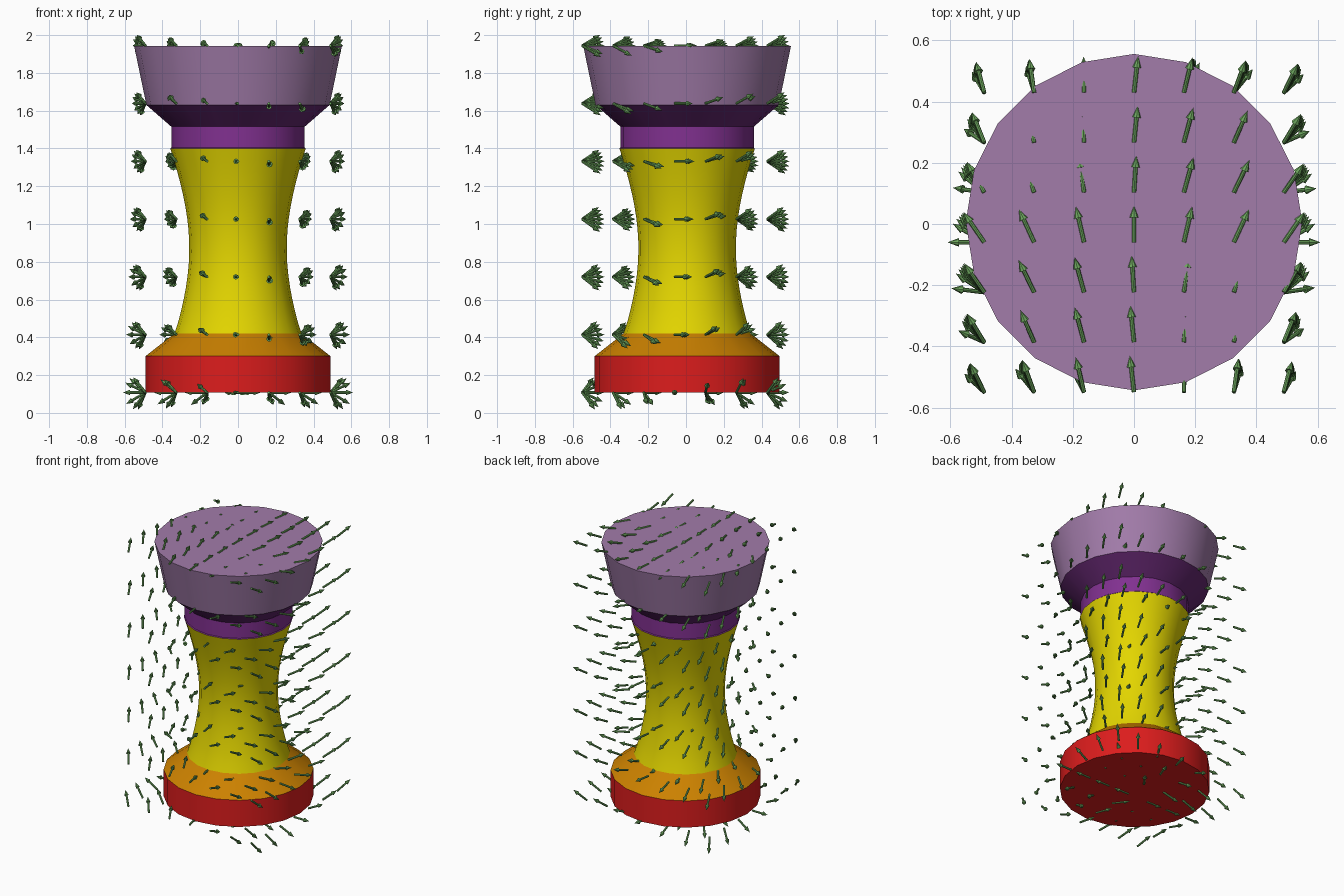
import bpy, bmesh, math
from mathutils import Vector

cube = bpy.data.objects.get("Cube")
if cube:
    bpy.data.objects.remove(cube, do_unlink=True)


def material(name, rgb):
    m = bpy.data.materials.new(name)
    m.use_nodes = True
    m.diffuse_color = (*rgb, 1)
    m.node_tree.nodes["Principled BSDF"].inputs["Base Color"].default_value = (*rgb, 1)
    return m


RED = material("red", (0.72, 0.012, 0.012))
ORANGE = material("orange", (0.60, 0.22, 0.0))
YELLOW = material("yellow", (0.77, 0.67, 0.0))
PURPLE = material("purple", (0.22, 0.03, 0.28))
VIOLET = material("dark violet", (0.125, 0.02, 0.16))
MAUVE = material("mauve", (0.36, 0.20, 0.40))
GREEN = material("arrow green", (0.15, 0.38, 0.11))

SIDES = 20
BASE, TOP = 0.108, 1.943


def make_object(name, bm, mats):
    mesh = bpy.data.meshes.new(name)
    bmesh.ops.recalc_face_normals(bm, faces=bm.faces)
    bm.to_mesh(mesh)
    bm.free()
    for m in mats:
        mesh.materials.append(m)
    obj = bpy.data.objects.new(name, mesh)
    bpy.context.collection.objects.link(obj)
    bpy.ops.object.select_all(action="DESELECT")
    obj.select_set(True)
    bpy.context.view_layer.objects.active = obj
    bpy.ops.object.shade_smooth_by_angle(angle=math.radians(30))


def add_ring(bm, centre, u, v, radius, sides):
    turn = [2 * math.pi * i / sides for i in range(sides)]
    return [bm.verts.new(centre + radius * (math.cos(a) * u + math.sin(a) * v)) for a in turn]


def bridge(bm, low, high, slot=0):
    n = len(low)
    for i in range(n):
        face = bm.faces.new((low[i], low[(i + 1) % n], high[(i + 1) % n], high[i]))
        face.material_index = slot


# Turned column: each band is a colour and the (radius, height) points up to its top
waist = []
for i in range(1, 17):
    z = 0.42 + (1.40 - 0.42) * i / 16
    t = (z - 0.87) / 0.49
    waist.append((0.258 + 0.088 * t * t / (0.85 + 0.15 * t * t), z))

bands = [
    (RED, [(0.49, 0.30)]),
    (ORANGE, [(0.337, 0.42)]),
    (YELLOW, waist),
    (PURPLE, [(0.353, 1.405), (0.353, 1.515)]),
    (VIOLET, [(0.485, 1.63)]),
    (MAUVE, [(0.55, TOP)]),
]


def column_ring(bm, radius, z):
    return add_ring(bm, Vector((0, 0.006, z)), Vector((1, 0, 0)), Vector((0, 1, 0)), radius, SIDES)


column = bmesh.new()
ring = column_ring(column, 0.49, BASE)
column.faces.new(ring)
for slot, (_, points) in enumerate(bands):
    for radius, z in points:
        upper = column_ring(column, radius, z)
        bridge(column, ring, upper, slot)
        ring = upper
column.faces.new(ring).material_index = len(bands) - 1
make_object("turned_column", column, [mat for mat, _ in bands])


# Field of arrows on a regular lattice
UNIT = 0.306
LENGTH, HEAD = 0.12, 0.038


def flow(x, y, z):
    f = Vector((x + 0.3 * y, 0.95 * math.sqrt(z) + 0.75 * y * y, x * y))
    return f.normalized() if f.length > 1e-4 else Vector((1, 0, 0))


def add_arrow(bm, tail, d):
    u = d.orthogonal().normalized()
    v = d.cross(u)
    neck = tail + d * (LENGTH - HEAD)
    stations = [(tail, 0.007), (neck, 0.007), (neck, 0.0145)]
    rings = [add_ring(bm, c, u, v, r, 8) for c, r in stations]
    for low, high in zip(rings, rings[1:]):
        bridge(bm, low, high)
    bm.faces.new(rings[0])
    tip = bm.verts.new(tail + d * LENGTH)
    for i in range(8):
        bm.faces.new((rings[2][i], rings[2][(i + 1) % 8], tip))


arrows = bmesh.new()
steps = [1.6 * i / 3 for i in range(-3, 4)]
for z in range(7):
    for y in steps:
        for x in steps:
            tail = Vector((x * UNIT, y * UNIT - 0.06, BASE + z * UNIT))
            add_arrow(arrows, tail, flow(x, y, z))
make_object("flow_arrows", arrows, [GREEN])
